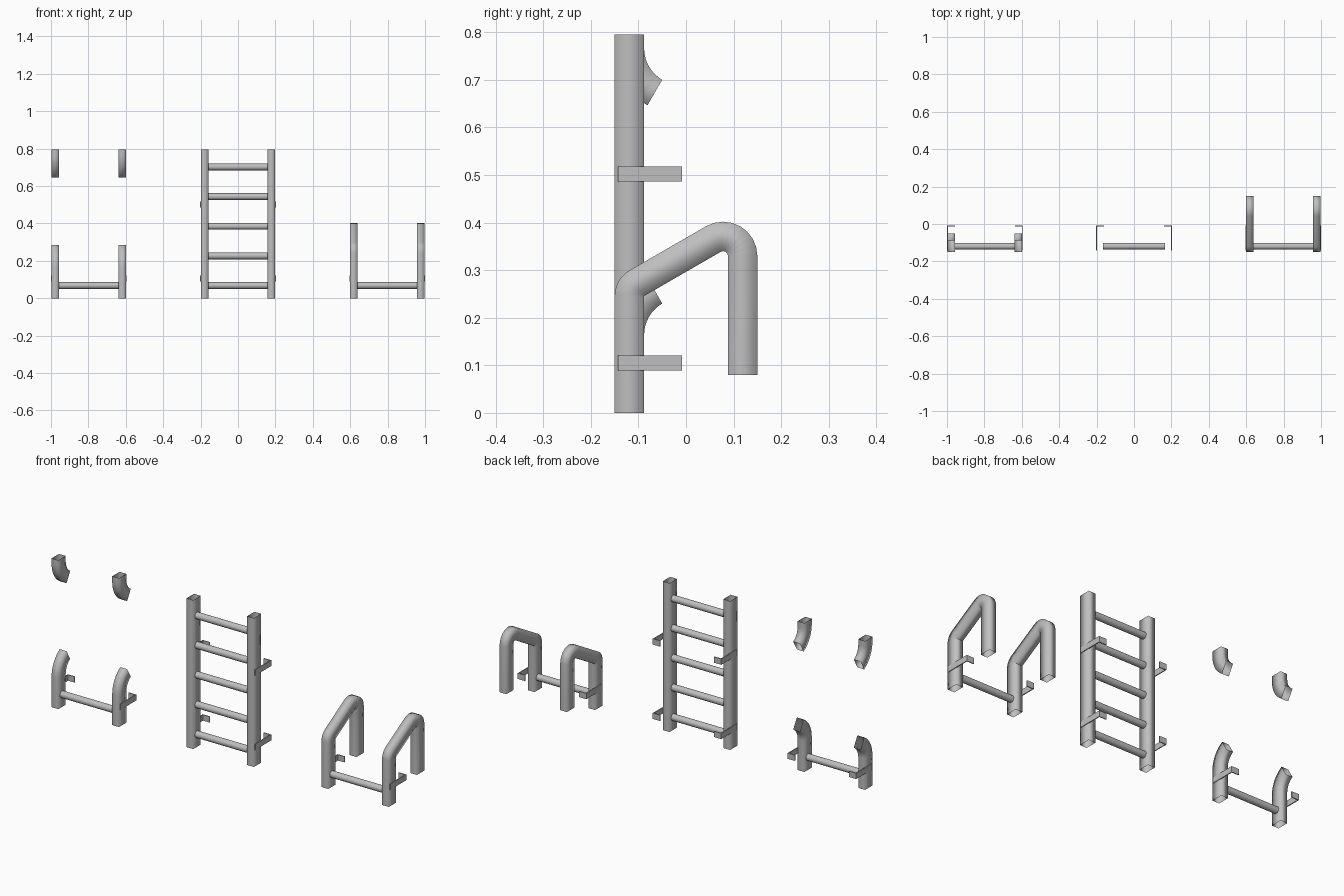
import bpy
import bmesh
from math import sin, cos, radians
from mathutils import Vector, Matrix

cube = bpy.data.objects.get("Cube")
if cube:
    bpy.data.objects.remove(cube, do_unlink=True)

steel = bpy.data.materials.new("grey steel")
steel.use_nodes = True
colour = (0.52, 0.52, 0.52, 1)
steel.diffuse_color = colour
steel.node_tree.nodes["Principled BSDF"].inputs["Base Color"].default_value = colour

RAIL_X, RAIL_Y = 0.179, -0.119
HALF_W, HALF_D = 0.02, 0.031
SPACING = 0.7975


def finish(name, bm, smooth):
    mesh = bpy.data.meshes.new(name)
    bm.to_mesh(mesh)
    bm.free()
    mesh.materials.append(steel)
    for poly in mesh.polygons:
        poly.use_smooth = smooth
    obj = bpy.data.objects.new(name, mesh)
    bpy.context.collection.objects.link(obj)


def rail(name, x, z, heading, moves, steps=8):
    """Open box tube swept along straights (length) and bends (angle, radius)."""
    bm = bmesh.new()
    pos = Vector((x, RAIL_Y, z))
    rings = []

    def direction(a):
        return Vector((0, sin(radians(a)), cos(radians(a))))

    def add_ring():
        t = direction(heading)
        n = Vector((0, -t.z, t.y)) * HALF_D
        side = Vector((HALF_W, 0, 0))
        rings.append([bm.verts.new(pos + o) for o in
                      (side + n, n - side, -side - n, side - n)])

    add_ring()
    for move in moves:
        if isinstance(move, tuple):
            turn, radius = move
            d = turn / steps
            chord = 2 * radius * sin(radians(abs(d) / 2))
            for _ in range(steps):
                pos = pos + direction(heading + d / 2) * chord
                heading += d
                add_ring()
        else:
            pos = pos + direction(heading) * move
            add_ring()
    for a, b in zip(rings, rings[1:]):
        for i in range(4):
            j = (i + 1) % 4
            bm.faces.new((a[j], a[i], b[i], b[j]))
    finish(name, bm, True)


def rung(name, x, z):
    bm = bmesh.new()
    place = Matrix.Translation((x, RAIL_Y, z)) @ Matrix.Rotation(radians(90), 4, 'Y')
    bmesh.ops.create_cone(bm, cap_ends=False, segments=16, radius1=0.018,
                          radius2=0.018, depth=0.33, matrix=place)
    finish(name, bm, True)


def bracket(name, x, side, z):
    """L-shaped strap: outside of the rail, then a flange turned inwards."""
    outer, inner, tip = 0.2025, 0.1975, 0.16
    front, back, thick = -0.143, -0.008, 0.005
    outline = [(outer, front), (outer, back), (tip, back), (tip, back - thick),
               (inner, back - thick), (inner, front)]
    bm = bmesh.new()
    face = bm.faces.new([bm.verts.new((x + side * px, py, z - 0.0155))
                         for px, py in outline])
    out = bmesh.ops.extrude_face_region(bm, geom=[face])
    top = [v for v in out["geom"] if isinstance(v, bmesh.types.BMVert)]
    bmesh.ops.translate(bm, verts=top, vec=(0, 0, 0.031))
    bmesh.ops.recalc_face_normals(bm, faces=bm.faces)
    finish(name, bm, False)


# Rails, both sides of each section
for side, label in ((-1, "right"), (1, "left")):
    dx = side * RAIL_X
    rail(f"ladder_rail_{label}", dx, 0, 0, [0.795])
    rail(f"lower_curved_rail_{label}", dx - SPACING, 0, 0, [0.164, (60, 0.107)])
    rail(f"upper_curved_rail_{label}", dx - SPACING, 0.795, 180, [0.029, (-60, 0.107)])
    rail(f"handrail_loop_{label}", dx + SPACING, 0, 0,
         [0.245, (60, 0.032), 0.1853, (120, 0.041), 0.25])

    # Wall brackets
    for section, x in (("curved", -SPACING), ("ladder", 0), ("loop", SPACING)):
        bracket(f"{section}_bracket_{label}", x, side, 0.105)
    bracket(f"ladder_upper_bracket_{label}", 0, side, 0.502)

# Rungs
for i in range(5):
    rung(f"ladder_rung_{i + 1}", 0, 0.068 + i * 0.1585)
rung("curved_rung", -SPACING, 0.068)
rung("loop_rung", SPACING, 0.068)
